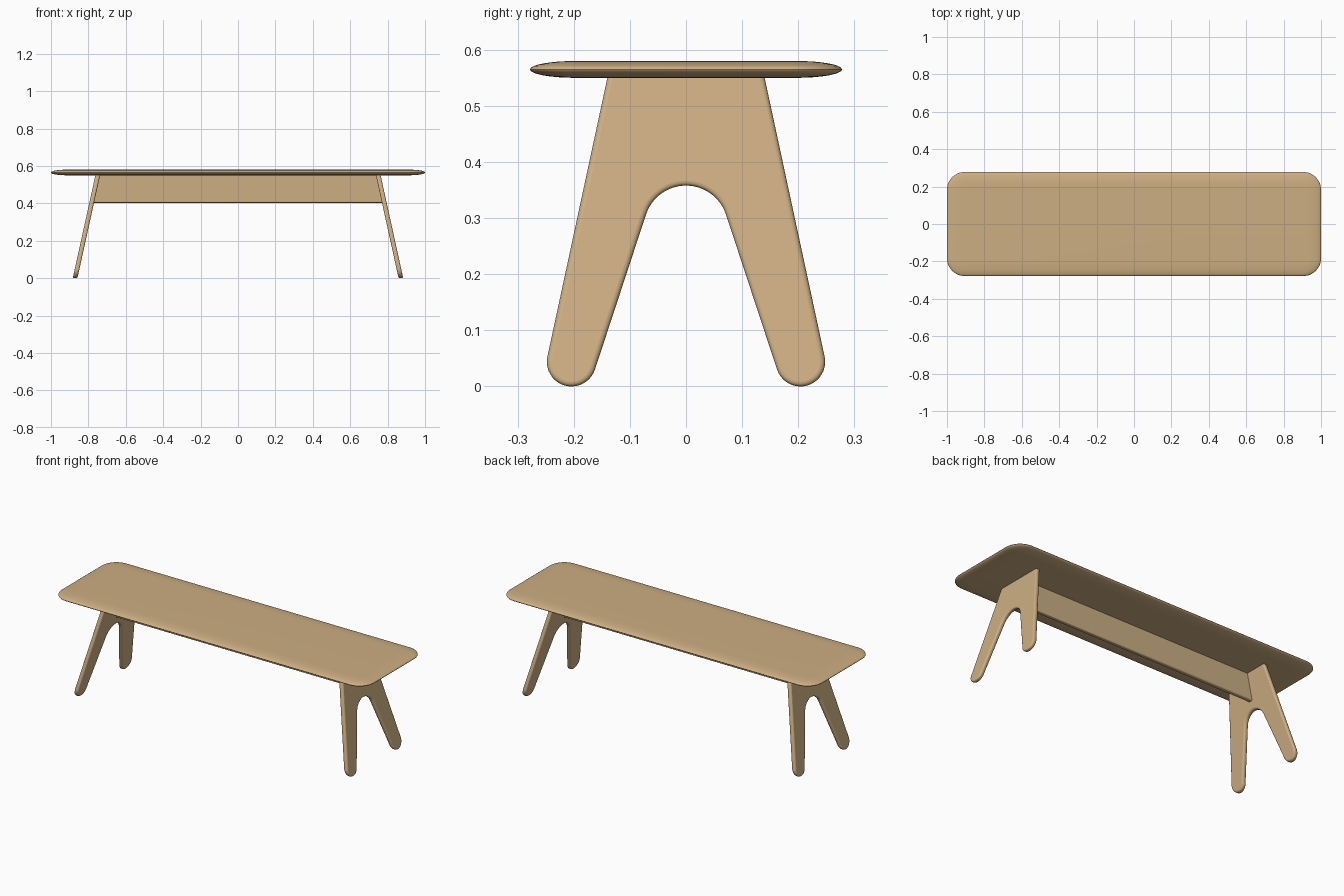
import bpy, bmesh, math

if "Cube" in bpy.data.objects:
    bpy.data.objects.remove(bpy.data.objects["Cube"])

wood = bpy.data.materials.new("light oak")
wood.diffuse_color = (0.61, 0.425, 0.225, 1)
wood.use_nodes = True
wood.node_tree.nodes["Principled BSDF"].inputs["Base Color"].default_value = wood.diffuse_color

SLOPE = 0.22                      # outward lean of the leg plates
def lean_x(z):                    # middle of the right leg plate at height z
    return 0.75 + SLOPE * (0.55 - z)


def finish(name, bm, bevel=0):
    bmesh.ops.recalc_face_normals(bm, faces=bm.faces)
    me = bpy.data.meshes.new(name)
    bm.to_mesh(me)
    bm.free()
    me.materials.append(wood)
    ob = bpy.data.objects.new(name, me)
    bpy.context.collection.objects.link(ob)
    bpy.ops.object.select_all(action='DESELECT')
    ob.select_set(True)
    bpy.context.view_layer.objects.active = ob
    bpy.ops.object.shade_smooth_by_angle(angle=math.radians(40))
    if bevel:
        m = ob.modifiers.new("round edges", 'BEVEL')
        m.width, m.segments = bevel, 4
        m.limit_method, m.angle_limit = 'ANGLE', math.radians(50)
        ob.modifiers.move(len(ob.modifiers) - 1, 0)
    return ob


def arc(cy, cz, r, a0, a1, n):
    return [(cy + r * math.cos(a0 + (a1 - a0) * i / n),
             cz + r * math.sin(a0 + (a1 - a0) * i / n)) for i in range(n + 1)]


# Seat: rounded rectangle rings following a half-ellipse edge
def ring(bm, d, z):
    hx, hy, r = 1.0 - d, 0.278 - d, 0.095 - d
    verts = []
    for k, (sx, sy) in enumerate([(1, 1), (-1, 1), (-1, -1), (1, -1)]):
        a = k * math.pi / 2
        for y, w in arc(sx * (hx - r), sy * (hy - r), r, a, a + math.pi / 2, 12):
            verts.append(bm.verts.new((y, w, z)))
    return verts

bm = bmesh.new()
rings = []
for i in range(17):
    t = -math.pi / 2 + math.pi * i / 16
    rings.append(ring(bm, 0.08 * (1 - math.cos(t)), 0.565 + 0.015 * math.sin(t)))
for a, b in zip(rings, rings[1:]):
    for j in range(len(a)):
        k = (j + 1) % len(a)
        bm.faces.new((a[j], a[k], b[k], b[j]))
bm.faces.new(rings[0][::-1])
bm.faces.new(rings[-1])
finish("seat", bm)

# Leg plates: half outline (top, round foot, arch) mirrored in y
tilt_out = math.atan2(0.209, 0.978)
tilt_in = math.atan2(0.315, 0.949)
half = [(0.138, 0.56)]
half += arc(0.204, 0.044, 0.044, tilt_out, -math.pi + tilt_in, 20)
half += arc(0, 0.283, 0.075, tilt_in, math.pi / 2, 12)
outline = half + [(-y, z) for y, z in half[-2::-1]]

for side, name in ((1, "right_leg"), (-1, "left_leg")):
    bm = bmesh.new()
    loops = [[bm.verts.new((side * (lean_x(z) + dx), y, z)) for y, z in outline]
             for dx in (-0.0125, 0.0125)]
    n = len(outline)
    for j in range(n):
        k = (j + 1) % n
        bm.faces.new((loops[0][j], loops[0][k], loops[1][k], loops[1][j]))
    for l in loops:
        bm.faces.new(l)
    finish(name, bm, 0.009)

# Stretcher board between the leg plates, ends cut to the lean
bm = bmesh.new()
bmesh.ops.create_cube(bm, size=1)
for v in bm.verts:
    z = 0.56 if v.co.z > 0 else 0.403
    v.co = (math.copysign(lean_x(z) - 0.006, v.co.x),
            math.copysign(0.0125, v.co.y), z)
finish("stretcher", bm, 0.006)
